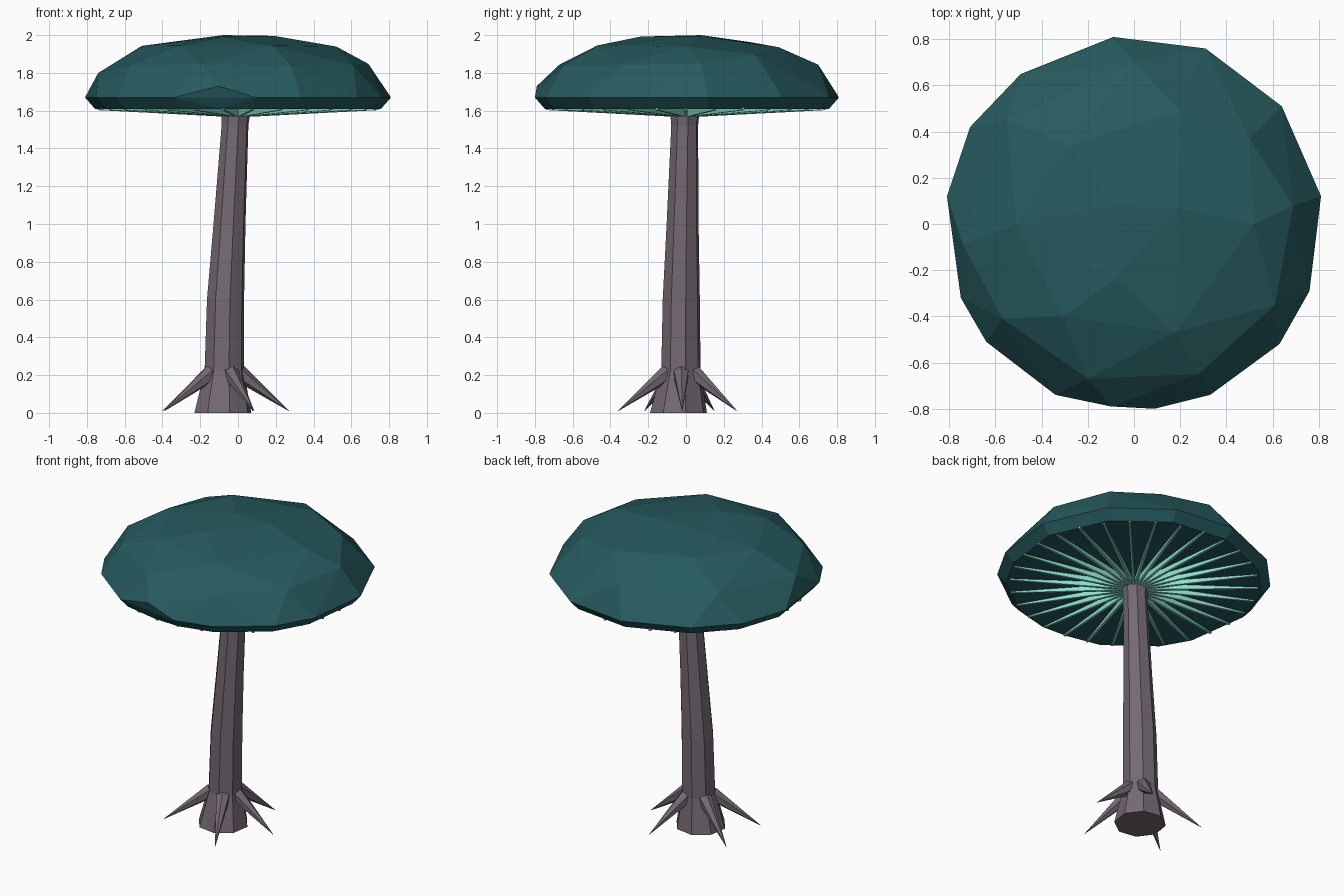
import bpy, bmesh, math
from mathutils import Vector

if "Cube" in bpy.data.objects:
    bpy.data.objects.remove(bpy.data.objects["Cube"])


def material(name, rgb):
    lin = [(c / 255 / 12.92) if c < 11 else ((c / 255 + 0.055) / 1.055) ** 2.4 for c in rgb]
    m = bpy.data.materials.new(name)
    m.diffuse_color = (*lin, 1)
    m.use_nodes = True
    m.node_tree.nodes["Principled BSDF"].inputs["Base Color"].default_value = m.diffuse_color
    return m


TEAL = material("dark teal", (38, 90, 94))
MINT = material("pale mint", (140, 224, 206))
BARK = material("grey mauve", (116, 105, 115))


def finish(bm, name, mat):
    bmesh.ops.recalc_face_normals(bm, faces=bm.faces)
    me = bpy.data.meshes.new(name)
    bm.to_mesh(me)
    bm.free()
    me.materials.append(mat)
    ob = bpy.data.objects.new(name, me)
    bpy.context.collection.objects.link(ob)
    return ob


def loft(bm, rings):
    """Skin a list of equal-sided rings and close both ends."""
    loops = [[bm.verts.new(p) for p in ring] for ring in rings]
    n = len(loops[0])
    for a, b in zip(loops, loops[1:]):
        for i in range(n):
            j = (i + 1) % n
            bm.faces.new((a[i], a[j], b[j], b[i]))
    bm.faces.new(loops[0])
    bm.faces.new(loops[-1])


# Cap: faceted dome, the convex hull of a rim, a flat underside and dome points
rim = [(.81, .12), (.64, .51), (.31, .76), (-.09, .81), (-.49, .65), (-.71, .42),
       (-.81, .12), (-.75, -.32), (-.64, -.51), (-.34, -.74), (-.1, -.79),
       (.09, -.80), (.33, -.74), (.63, -.52), (.76, -.29)]
dome = [(.69, .08), (.52, .0), (.61, -.35), (.28, -.65), (-.20, -.67), (-.57, -.41),
        (-.51, .0), (-.74, -.09), (-.55, .45), (-.28, .34), (.20, .49), (.19, .07),
        (-.08, -.24), (.18, -.47), (-.31, -.40), (.0, .70), (.50, .37), (-.08, .08)]
bm = bmesh.new()
for i, (x, y) in enumerate(rim):
    bm.verts.new((x, y, 1.73 if i == 10 else 1.67))
    bm.verts.new((x * .935, y * .935, 1.61))
for x, y in dome:
    r = math.hypot(x, y) / .81
    bm.verts.new((x, y, 1.64 + .362 * math.sqrt(max(0, 1 - r ** 2.6))))
res = bmesh.ops.convex_hull(bm, input=bm.verts)
loose = {v for v in res["geom_interior"] + res["geom_unused"] if isinstance(v, bmesh.types.BMVert)}
bmesh.ops.delete(bm, geom=list(loose), context='VERTS')
top = max(v.co.z for v in bm.verts)
for v in bm.verts:
    if v.co.z > 1.98:
        v.co.z += 2.0 - top
finish(bm, "cap", TEAL)

# Gills: thin upright blades fanning out under the cap
bm = bmesh.new()
COUNT = 30
for k in range(COUNT):
    a = 2 * math.pi * k / COUNT
    d, s = Vector((math.cos(a), math.sin(a), 0)), Vector((-math.sin(a), math.cos(a), 0))
    rings = []
    for r, low, half in ((.07, 1.568, .008), (.745, 1.603, .007)):
        rings.append([d * r + s * (half * e) + Vector((0, 0, z))
                      for e, z in ((-1, low), (1, low), (1, 1.618), (-1, 1.618))])
    loft(bm, rings)
finish(bm, "gills", MINT)

# Stem: leaning eight-sided trunk with a flared foot (x, y, z, radius)
sections = [(-.08, -.04, .0, .155), (-.073, -.027, .22, .107), (-.066, -.025, .6, .101),
            (-.045, -.018, 1.0, .087), (-.016, -.007, 1.52, .073), (-.010, -.006, 1.63, .083)]
bm = bmesh.new()
loft(bm, [[(cx + r * math.cos(math.pi * (i + .3) / 4), cy + r * math.sin(math.pi * (i + .3) / 4), z)
           for i in range(8)] for cx, cy, z, r in sections])
finish(bm, "stem", BARK)

# Roots: five pointed cones splaying from the stem down to the ground
foot = Vector((-.073, -.028, .21))
tips = [(.27, -.02), (.08, .27), (-.40, .15), (-.39, -.22), (.085, -.36)]
for n, (tx, ty) in enumerate(tips, 1):
    tip = Vector((tx, ty, .01))
    out = Vector((tx - foot.x, ty - foot.y, 0)).normalized()
    base = foot + out * .08
    axis = tip - base
    bm = bmesh.new()
    bmesh.ops.create_cone(bm, cap_ends=True, segments=6, radius1=.045, radius2=.001, depth=axis.length)
    rot = axis.to_track_quat('Z', 'Y').to_matrix()
    for v in bm.verts:
        v.co = rot @ v.co + (base + tip) / 2
    finish(bm, f"root_{n}", BARK)
